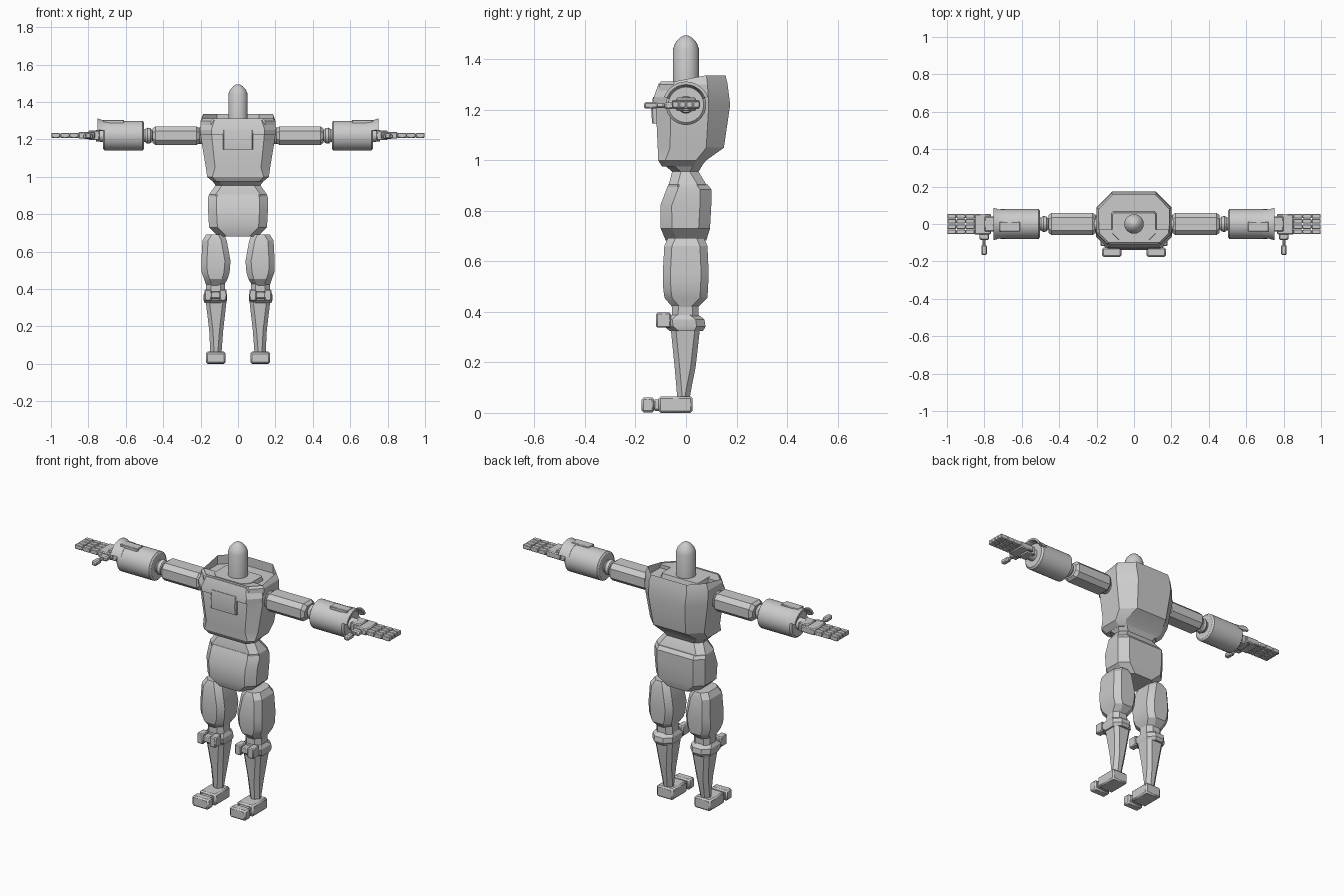
import bpy, bmesh
from math import sin, cos, tau, radians
from mathutils import Matrix, Vector

if "Cube" in bpy.data.objects:
    bpy.data.objects.remove(bpy.data.objects["Cube"], do_unlink=True)

grey = bpy.data.materials.new("light_grey")
grey.use_nodes = True
grey.diffuse_color = (0.6, 0.6, 0.6, 1)
grey.node_tree.nodes["Principled BSDF"].inputs["Base Color"].default_value = (0.6, 0.6, 0.6, 1)

ARM_Z = 1.22
# turns a part built upward along z into an arm part running along +x
ALONG_ARM = Matrix.Translation((0, 0, ARM_Z)) @ Matrix.Rotation(radians(90), 4, "Y")


def finish(name, bm, mirror=False, bevel=0, angle=24):
    bmesh.ops.recalc_face_normals(bm, faces=bm.faces)
    mesh = bpy.data.meshes.new(name)
    bm.to_mesh(mesh)
    bm.free()
    mesh.materials.append(grey)
    ob = bpy.data.objects.new(name, mesh)
    bpy.context.collection.objects.link(ob)
    bpy.context.view_layer.objects.active = ob
    for o in bpy.context.selected_objects:
        o.select_set(False)
    ob.select_set(True)
    bpy.ops.object.shade_smooth_by_angle(angle=radians(angle))
    if bevel:
        mod = ob.modifiers.new("Bevel", "BEVEL")
        mod.width, mod.segments = bevel, 1
    if mirror:
        ob.modifiers.new("Mirror", "MIRROR")
    return ob


def skin(bm, rings):
    """Join equal rings of points with quads and cap both ends."""
    loops = [[bm.verts.new(p) for p in ring] for ring in rings]
    n = len(loops[0])
    for a, b in zip(loops, loops[1:]):
        for i in range(n):
            bm.faces.new((a[i], a[(i + 1) % n], b[(i + 1) % n], b[i]))
    bm.faces.new(loops[0])
    return bm.faces.new(loops[-1])


def octagon(z, x0, x1, y0, y1, cf, cb):
    return [Vector(p) for p in (
        (x0, y0 + cf, z), (x0 + cf, y0, z), (x1 - cf, y0, z), (x1, y0 + cf, z),
        (x1, y1 - cb, z), (x1 - cb, y1, z), (x0 + cb, y1, z), (x0, y1 - cb, z))]


def hull(name, rows, cf, cb=None, mirror=False, matrix=None):
    """Chamfered body from rows of height, x range and y range."""
    bm = bmesh.new()
    skin(bm, [octagon(*row, cf, cf if cb is None else cb) for row in rows])
    if matrix:
        bm.transform(matrix)
    return finish(name, bm, mirror)


def lathe(name, rows, sides=32, mirror=False, matrix=None):
    """Round body from rows of height and radius."""
    bm = bmesh.new()
    skin(bm, [[(r * cos(tau * i / sides), r * sin(tau * i / sides), z)
               for i in range(sides)] for z, r in rows])
    if matrix:
        bm.transform(matrix)
    return finish(name, bm, mirror, angle=35)


def boxes(name, spans, bevel=0.005, mirror=True):
    """One object of blocks, each given by its low and high corner."""
    bm = bmesh.new()
    for lo, hi in spans:
        lo, hi = Vector(lo), Vector(hi)
        size = Matrix.Diagonal((*(hi - lo), 1))
        bmesh.ops.create_cube(bm, size=1, matrix=Matrix.Translation((lo + hi) / 2) @ size)
    return finish(name, bm, mirror, bevel)


# Head
lathe("head", [(1.28, .052), (1.44, .052), (1.465, .043), (1.485, .025), (1.495, .008)], 24)

# Torso, with a raised back rim and a sunken top
bm = bmesh.new()
rows = [(.975, .135, -.095, .06, .03), (1, .165, -.11, .08, .04), (1.05, .172, -.112, .15, .07),
        (1.22, .2, -.12, .175, .085), (1.3, .2, -.105, .165, .08)]
rings = [octagon(z, -hx, hx, y0, y1, cb * .7, cb) for z, hx, y0, y1, cb in rows]
rim = [p.copy() for p in rings[-1]]
for p in rim:
    p.x *= .93
    p.y *= .95
    p.z = 1.337 if p.y > .05 else 1.312
top = skin(bm, rings + [rim])
bmesh.ops.inset_region(bm, faces=[top], thickness=.03)
for v in top.verts:
    v.co.z = 1.285
finish("torso", bm)

# Chest plate, its lower tab, and the neck collar
hull("chest_plate", [(1.225, -.2, .2, -.13, -.03), (1.25, -.203, .203, -.128, -.03),
                     (1.305, -.185, .185, -.108, -.03)], .06, .004)
hull("chest_tab", [(1.145, -.08, .08, -.134, -.08), (1.2, -.08, .08, -.138, -.08),
                   (1.25, -.08, .08, -.131, -.08)], .005)
hull("neck_collar", [(1.27, -.125, .125, -.09, .07), (1.308, -.115, .115, -.085, .06)], .035, .01)

# Waist and hips
hull("waist", [(.87, -.15, .15, -.07, .09), (.905, -.155, .155, -.068, .08),
               (.955, -.12, .12, -.055, .05), (.99, -.145, .145, -.095, .07)], .035)
hull("hips", [(.682, -.105, .105, -.08, .08), (.73, -.155, .155, -.1, .095),
              (.82, -.16, .16, -.102, .1), (.885, -.16, .16, -.078, .1),
              (.905, -.155, .155, -.07, .085)], .045)

# Legs
hull("thigh", [(.42, .075, .17, -.055, .05), (.455, .055, .182, -.085, .085),
               (.49, .045, .194, -.09, .087), (.55, .04, .196, -.092, .09),
               (.66, .06, .19, -.086, .085), (.692, .075, .17, -.072, .072)], .03, mirror=True)
hull("knee_joint", [(.32, .065, .17, -.058, .05), (.43, .07, .17, -.055, .05)], .025, mirror=True)
hull("knee_band", [(.325, .065, .178, -.065, .068), (.342, .058, .184, -.085, .077),
                   (.37, .058, .184, -.09, .073), (.388, .068, .172, -.07, .05)], .035, mirror=True)
pads = [((x - .019, -.118, .338), (x + .019, -.06, .397)) for x in (.08, .16)]
boxes("knee_pad", pads + [((.07, -.108, .35), (.17, -.06, .385))])
hull("shin", [(.06, .088, .148, -.035, .015), (.1, .085, .15, -.038, .022),
              (.18, .079, .154, -.045, .038), (.33, .062, .172, -.06, .055)], .02, mirror=True)
boxes("foot", [((.068, -.108, 0), (.17, .026, .065)),
               ((.08, -.13, .008), (.158, -.1, .054)),
               ((.068, -.176, .002), (.17, -.126, .061))], .008)

# Arms
lathe("shoulder_peg", [(.16, .045), (.22, .045)], 16, True, ALONG_ARM)
hull("upper_arm", [(.205, -.038, .038, -.048, .048), (.222, -.05, .05, -.06, .06),
                   (.44, -.05, .05, -.06, .06), (.457, -.038, .038, -.048, .048)],
     .024, mirror=True, matrix=ALONG_ARM)
lathe("elbow", [(.44, .028), (.458, .028), (.468, .04), (.485, .043), (.497, .034), (.52, .034)],
      20, True, ALONG_ARM)
lathe("forearm", [(.503, .07), (.51, .08), (.713, .08), (.722, .07)], 32, True, ALONG_ARM)
boxes("forearm_plate", [((.61, -.04, 1.28), (.72, .012, 1.305))], .003)

# Flared guard over the top of each wrist
bm = bmesh.new()
steps = [radians(20 + 140 * i / 14) for i in range(15)]
skin(bm, [[(x, r * cos(a), ARM_Z + r * sin(a))
           for r, arc in ((ro, steps), (ro - .012, steps[::-1])) for a in arc]
          for x, ro in ((.69, .082), (.722, .083), (.75, .092))])
finish("wrist_guard", bm, True)

# Hands
lathe("wrist", [(.71, .035), (.76, .03)], 16, True, ALONG_ARM)
boxes("palm", [((.74, -.04, 1.196), (.8, .04, 1.248)),
               ((.765, -.056, 1.204), (.853, .054, 1.24))])
fingers = []
for y in (-.042, -.014, .014, .042):
    for i in range(3):
        x = .853 + i * .049
        fingers.append(((x, y - .0125, 1.209), (x + .047, y + .0125, 1.234)))
    fingers.append(((.85, y - .008, 1.214), (.985, y + .008, 1.229)))
boxes("fingers", fingers, .003)
boxes("thumb", [((.775, -.085, 1.203), (.825, -.05, 1.23)),
                ((.793, -.13, 1.208), (.81, -.08, 1.226)),
                ((.786, -.166, 1.205), (.816, -.112, 1.231))], .006)
